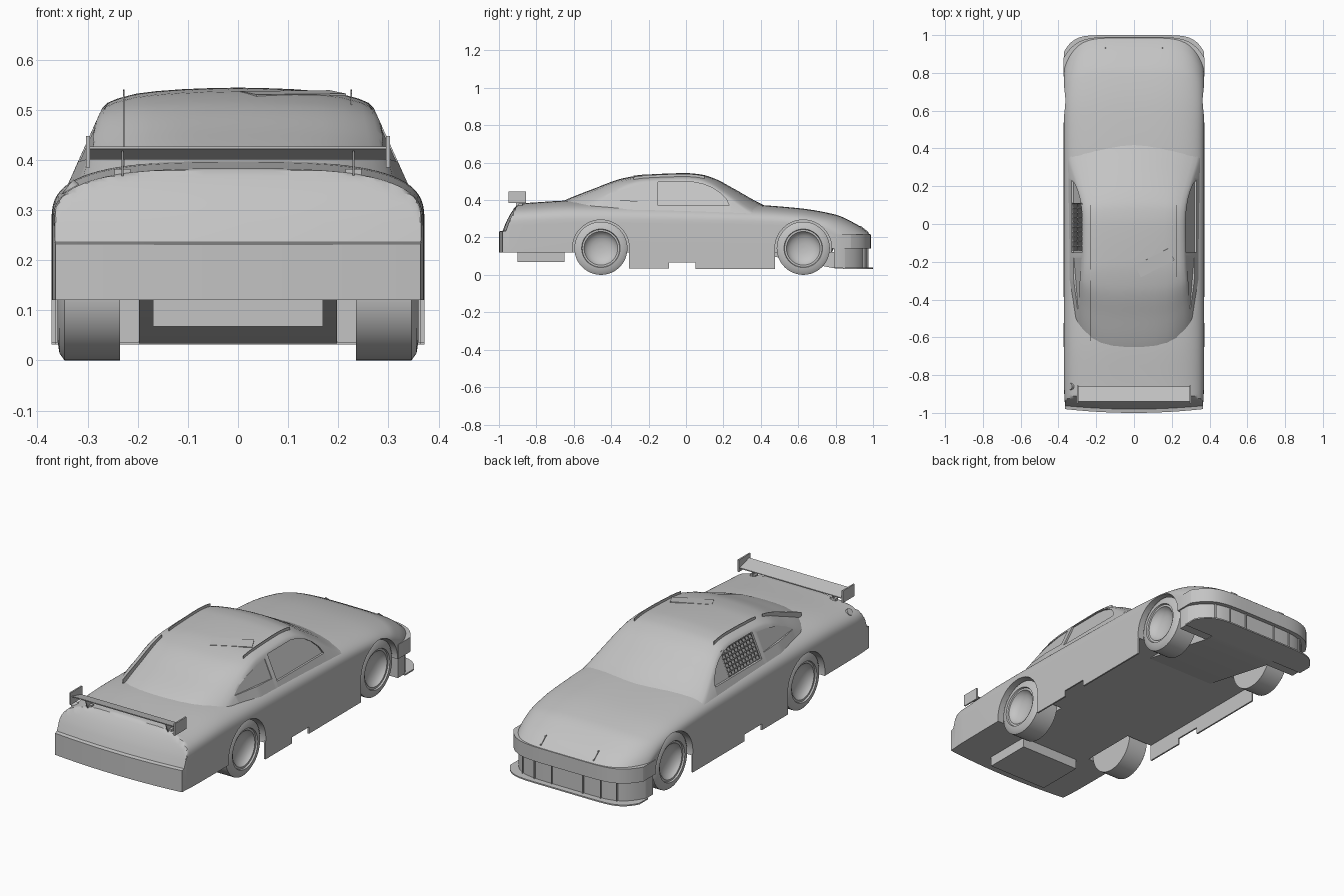
import bpy, bmesh, math
from mathutils import Matrix

if "Cube" in bpy.data.objects:
    bpy.data.objects.remove(bpy.data.objects["Cube"])

GREY = bpy.data.materials.new("plain_grey")
GREY.diffuse_color = (0.55, 0.55, 0.55, 1)
GREY.use_nodes = True
GREY.node_tree.nodes["Principled BSDF"].inputs["Base Color"].default_value = GREY.diffuse_color


def mesh(name, verts, faces, angle=32):
    me = bpy.data.meshes.new(name)
    me.from_pydata(verts, [], faces)
    bm = bmesh.new()
    bm.from_mesh(me)
    bmesh.ops.recalc_face_normals(bm, faces=bm.faces)
    bm.to_mesh(me)
    bm.free()
    me.materials.append(GREY)
    ob = bpy.data.objects.new(name, me)
    bpy.context.collection.objects.link(ob)
    smooth(ob, angle)
    return ob


def smooth(ob, angle=32):
    bpy.ops.object.select_all(action='DESELECT')
    ob.select_set(True)
    bpy.context.view_layer.objects.active = ob
    bpy.ops.object.shade_smooth_by_angle(angle=math.radians(angle))


def prism(name, pts, a, b, axis='x'):
    """Extrude an outline: (y,z) along x or (x,y) along z."""
    put = (lambda p, h: (h, p[0], p[1])) if axis == 'x' else (lambda p, h: (p[0], p[1], h))
    n = len(pts)
    verts = [put(p, a) for p in pts] + [put(p, b) for p in pts]
    faces = [tuple(range(n)), tuple(range(n, 2 * n))]
    faces += [(i, (i + 1) % n, (i + 1) % n + n, i + n) for i in range(n)]
    return mesh(name, verts, faces)


def box(name, x0, x1, y0, y1, z0, z1):
    return prism(name, [(y0, z0), (y1, z0), (y1, z1), (y0, z1)], x0, x1)


def loft(name, sections):
    """Each section is (bottom points, top points), left to right."""
    k = len(sections[0][0])
    n = 2 * k
    verts = [p for b, t in sections for p in b + t[::-1]]
    faces = []
    for s in range(len(sections) - 1):
        o = s * n
        faces += [(o + i, o + (i + 1) % n, o + n + (i + 1) % n, o + n + i) for i in range(n)]
    for o in (0, (len(sections) - 1) * n):
        faces += [(o + i, o + i + 1, o + n - 2 - i, o + n - 1 - i) for i in range(k - 1)]
    return mesh(name, verts, faces)


def interp(table, y, c=1):
    """Smooth monotone interpolation of column c."""
    y = min(max(y, table[0][0]), table[-1][0])
    i = max(j for j in range(len(table) - 1) if table[j][0] <= y)
    d = [(q[c] - p[c]) / (q[0] - p[0]) for p, q in zip(table, table[1:])]

    def slope(j):
        if j == 0 or j == len(d):
            return d[min(j, len(d) - 1)]
        a, b = d[j - 1], d[j]
        return 2 * a * b / (a + b) if a * b > 0 else 0
    h = table[i + 1][0] - table[i][0]
    t = (y - table[i][0]) / h
    return (table[i][c] * (2 * t**3 - 3 * t**2 + 1) + table[i + 1][c] * (3 * t**2 - 2 * t**3)
            + h * slope(i) * (t**3 - 2 * t**2 + t) + h * slope(i + 1) * (t**3 - t**2))


def cut(ob, cutters):
    for c in cutters:
        c.hide_render = True
        m = ob.modifiers.new("cut", 'BOOLEAN')
        m.operation, m.solver, m.object = 'DIFFERENCE', 'EXACT', c
        bpy.context.view_layer.objects.active = ob
        bpy.ops.object.modifier_apply(modifier=m.name)
        bpy.data.objects.remove(c)
    smooth(ob)


def ramp(v, a, b):
    return min(max((v - a) / (b - a), 0), 1)


# Lower body: y, half width, centre height, shoulder height
BODY = [(-1.0, .364, .380, .265), (-.885, .370, .383, .268), (-.6, .372, .398, .275),
        (.3, .372, .378, .27), (.6, .372, .357, .26), (.8, .371, .322, .24),
        (.9, .37, .277, .217), (.95, .368, .246, .2), (.985, .365, .215, .19)]
# Sloping tail panel: y, height limit
TAIL = [(-1.0, .232), (-.98, .236), (-.965, .275), (-.945, .315), (-.92, .355), (-.9, .379), (-.88, .42)]


def body_section(y):
    w, zt, zs = (interp(BODY, y, c) for c in (1, 2, 3))
    limit = interp(TAIL, y)
    zb = .12 if y < .785 else .14
    bottom, top = [], []
    for i in range(41):
        t = math.pi * (1 - i / 40)
        u = math.copysign(abs(math.cos(t)) ** (2 / 3), math.cos(t)) if i != 20 else 0
        s = max(math.sin(t), 0) ** (2 / 3) if 0 < i < 40 else 0
        yy = y - .13 * u**6 * ramp(y, .6, .98) + .02 * u * u * ramp(y, -.8, -1)
        bottom.append((w * u, yy, zb))
        z = zs + (zt - zs) * s
        top.append((w * u, yy, min(z, limit) if y < -.885 else z))
    return bottom, top


ys = sorted([-1, -.98, -.965, -.955, -.945, -.935, -.92, -.91, -.9, -.89, -.875, .78, .79, .97, .985]
            + [-.86 + i * .055 for i in range(30)] + [.8 + i * .02 for i in range(8)])
body = loft("lower_body", [body_section(y) for y in ys])

# Wheel arches
AXLES = (-.455, .627)
arches = []
for y in AXLES:
    ring = [(y + .152 * math.cos(a * math.pi / 24), .142 + .152 * math.sin(a * math.pi / 24)) for a in range(48)]
    for s in (1, -1):
        arches.append(prism("arch_cutter", ring, s * .215, s * .5))
cut(body, arches)

# Cabin
ROOF = [(-.74, .345), (-.66, .393), (-.5, .458), (-.33, .518), (-.2, .537), (0, .544),
        (.08, .537), (.16, .512), (.25, .464), (.43, .367), (.5, .345)]


def side_x(y, z):
    return (.27 + (.505 - z) * .45) * (1 - .13 * ramp(y, -.3, -.66))


EDGE = [(0, 0), (.2, .001), (.4, .003), (.6, .007), (.75, .012), (.89, .022), (.96, .03), (1, .04)]
HALF = [(-u, d) for u, d in EDGE[:0:-1]] + EDGE


def cabin_section(y):
    h = interp(ROOF, y)
    bottom, top = [], []
    for u, d in HALF:
        yy = y - .08 * u * u * ramp(y, .05, .43) + .14 * u**4 * ramp(y, -.25, -.66)
        top.append((u * side_x(yy, h - .04), yy, h - d))
        bottom.append((u * side_x(yy, .3), yy, .3))
    return bottom, top


cabin = loft("cabin", [cabin_section(-.74 + i * 1.24 / 62) for i in range(63)])


# Recessed side windows
def window_cutter(pts, s, depth):
    n = len(pts)
    verts = [(s * (side_x(y, z) - depth), y, z) for y, z in pts] + [(s * .5, y, z) for y, z in pts]
    faces = [tuple(range(n)), tuple(range(n, 2 * n))]
    faces += [(i, (i + 1) % n, (i + 1) % n + n, i + n) for i in range(n)]
    return mesh("window_cutter", verts, faces)


DOOR = [(-.15, .37), (.232, .37), (.215, .405), (.18, .44), (.14, .466), (.09, .486), (.04, .496), (-.15, .496)]
QUARTER = [(-.455, .402), (-.18, .392), (-.18, .485), (-.25, .478), (-.34, .457), (-.42, .427)]
cut(cabin, [window_cutter(DOOR, s, .01) for s in (1, -1)] + [window_cutter(QUARTER, s, .003) for s in (1, -1)])

# Window net on the left
cols, rows = 10, 6
net_v = [(-side_x(0, z) + .003, -.14 + i * .25 / cols, z)
         for z in [.375 + j * .118 / rows for j in range(rows + 1)] for i in range(cols + 1)]
net_f = [(j * (cols + 1) + i, j * (cols + 1) + i + 1, (j + 1) * (cols + 1) + i + 1, (j + 1) * (cols + 1) + i)
         for j in range(rows) for i in range(cols)]
net = mesh("window_net", net_v, net_f)
net.modifiers.new("strips", 'WIREFRAME').thickness = .006


# Roof fins
def fin(name, x, y0, y1):
    run = [y0 + (y1 - y0) * i / 10 for i in range(11)]
    pts = [(y, interp(ROOF, y) - .004) for y in run] + [(y, interp(ROOF, y) - .035) for y in run[::-1]]
    prism(name, pts, x - .0015, x + .0015)


fin("roof_fin_right", .226, -.28, .1)
fin("roof_fin_left", -.228, -.24, .1)
fin("rear_window_fin", -.228, -.62, -.3)

# Roof flap, almost flush
flap = box("roof_flap", -.1, .1, -.035, .035, 0, .004)
flap.matrix_world = (Matrix.Translation((.11, -.205, .5305)) @ Matrix.Rotation(.09, 4, 'X')
                     @ Matrix.Rotation(.035, 4, 'Y') @ Matrix.Rotation(math.radians(27), 4, 'Z'))


# Nose: bumper, air dam and splitter
def plan(w, front, depth, back, power=6):
    s = [math.sin(math.pi / 2 * (i / 16 - 1)) for i in range(33)]
    return [(-w, back)] + [(w * u, front - depth * u**power) for u in s] + [(w, back)]


prism("front_bumper", plan(.372, .99, .11, .782), .14, .215, 'z')
prism("air_dam", plan(.364, .968, .12, .79), .036, .145, 'z')
prism("splitter", plan(.371, 1.0, .09, .84, 8), .032, .039, 'z')
for i, x in enumerate((-.27, -.19, -.09, .09, .19, .27)):
    y = .968 - .12 * (x / .364) ** 6
    box(f"dam_strut_{i}", x - .002, x + .002, y - .02, y + .008, .036, .142)
for s in (1, -1):
    prism("hood_crease", [(.925, .258), (.975, .222), (.975, .23), (.935, .262)], s * .148, s * .154)

# Underside: fuel cell, ramp to the splitter and side skirts
box("fuel_cell", -.17, .17, -.9, -.65, .068, .125)
prism("floor_ramp", [(.35, .121), (.8, .034), (.85, .034), (.85, .121)], -.197, .197)
for s in (1, -1):
    prism("side_skirt", [(-.305, .13), (-.305, .035), (-.09, .035), (-.09, .067), (.05, .067),
                         (.05, .032), (.476, .032), (.476, .13)], s * .364, s * .372)

# Rear wing
prism("wing_blade", [(-.86, .401), (-.94, .422), (-.94, .427), (-.86, .406)], -.296, .296)
for s in (1, -1):
    box("wing_end_plate", s * .295, s * .303, -.95, -.855, .385, .447)
    prism("wing_support", [(-.9, .36), (-.87, .36), (-.875, .408), (-.925, .418)], s * .228, s * .232)
    box("wing_foot", s * .214, s * .246, -.895, -.875, .36, .382)

# Fuel filler cap
cap = prism("fuel_cap", [(.018 * math.cos(a * math.pi / 8), .018 * math.sin(a * math.pi / 8)) for a in range(16)],
            -.008, .006, 'z')
cap.matrix_world = Matrix.Translation((-.335, -.86, .343)) @ Matrix.Rotation(math.radians(-50), 4, 'Y')

# Wheels: lathed tyre with dished rim
PROFILE = [(.235, .001), (.235, .142), (.346, .142), (.356, .128), (.36, .103), (.352, .1), (.352, .09),
           (.343, .085), (.33, .07), (.321, .05), (.316, .025), (.315, .001)]
SEG = 48
for y in AXLES:
    for s, side in ((1, "right"), (-1, "left")):
        verts = [(s * x, y + r * math.cos(2 * math.pi * a / SEG), .142 + r * math.sin(2 * math.pi * a / SEG))
                 for a in range(SEG) for x, r in PROFILE]
        k = len(PROFILE)
        faces = [(a * k + i, a * k + i + 1, (a + 1) % SEG * k + i + 1, (a + 1) % SEG * k + i)
                 for a in range(SEG) for i in range(k - 1)]
        faces += [tuple(a * k + e for a in range(SEG)) for e in (0, k - 1)]
        mesh(f"{'rear' if y < 0 else 'front'}_wheel_{side}", verts, faces)
